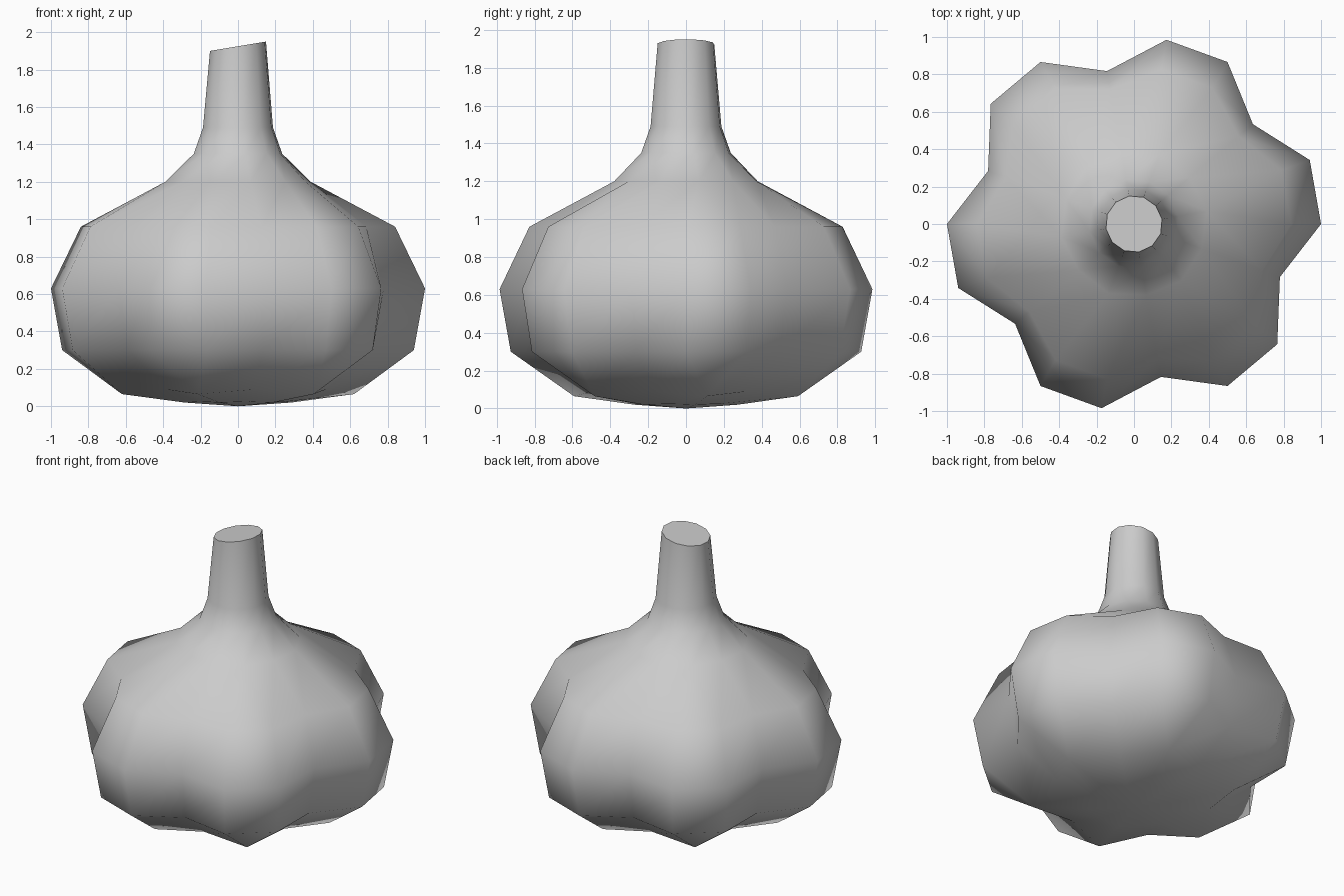
import bpy, bmesh, math

if "Cube" in bpy.data.objects:
    bpy.data.objects.remove(bpy.data.objects["Cube"], do_unlink=True)

LOBES = 6
TOP_TILT = 0.167

skin = bpy.data.materials.new("grey_skin")
skin.use_nodes = True
color = (0.6, 0.6, 0.6, 1)
skin.diffuse_color = color
skin.node_tree.nodes["Principled BSDF"].inputs["Base Color"].default_value = color

# Rows: lobe radius, lobe height, groove radius, groove height, half spread of lobe in degrees
rows = [
    (0.29, 0.02, 0.27, 0.025, 0),
    (0.63, 0.065, 0.50, 0.09, 0),
    (0.94, 0.30, 0.77, 0.30, 10),
    (1.00, 0.63, 0.83, 0.63, 10),
    (0.84, 0.96, 0.73, 0.96, 10),
    (0.395, 1.20, 0.385, 1.20, 0),
    (0.24, 1.35, 0.24, 1.35, 0),
    (0.19, 1.49, 0.19, 1.49, 0),
    (0.152, 1.925, 0.152, 1.925, 0),
]


def ring(bm, row, tilt):
    """One loop: two ridge points and one groove point per lobe."""
    lobe_r, lobe_z, groove_r, groove_z, spread = row
    verts = []
    for i in range(LOBES):
        centre = 10 + i * 360 / LOBES
        for angle, r, z in ((centre - spread, lobe_r, lobe_z),
                            (centre + spread, lobe_r, lobe_z),
                            (centre + 30, groove_r, groove_z)):
            a = math.radians(angle)
            x = r * math.cos(a)
            verts.append(bm.verts.new((x, r * math.sin(a), z + tilt * x)))
    return verts


# Lobed bulb rising into the stem, with a slanted cut on top
bm = bmesh.new()
rings = [ring(bm, row, TOP_TILT if row is rows[-1] else 0) for row in rows]
count = len(rings[0])
for low, high in zip(rings, rings[1:]):
    for i in range(count):
        j = (i + 1) % count
        bm.faces.new((low[i], low[j], high[j], high[i]))
pole = bm.verts.new((0, 0, 0))
for i in range(count):
    bm.faces.new((pole, rings[0][(i + 1) % count], rings[0][i]))
bm.faces.new(rings[-1])

# Lobe points that meet at the root and stem become one
bmesh.ops.remove_doubles(bm, verts=bm.verts[:], dist=0.0005)
bmesh.ops.recalc_face_normals(bm, faces=bm.faces[:])

mesh = bpy.data.meshes.new("garlic_bulb")
bm.to_mesh(mesh)
bm.free()
mesh.materials.append(skin)
bulb = bpy.data.objects.new("garlic_bulb", mesh)
bpy.context.collection.objects.link(bulb)

bpy.ops.object.select_all(action="DESELECT")
bulb.select_set(True)
bpy.context.view_layer.objects.active = bulb
bpy.ops.object.shade_smooth_by_angle(angle=math.radians(58))
